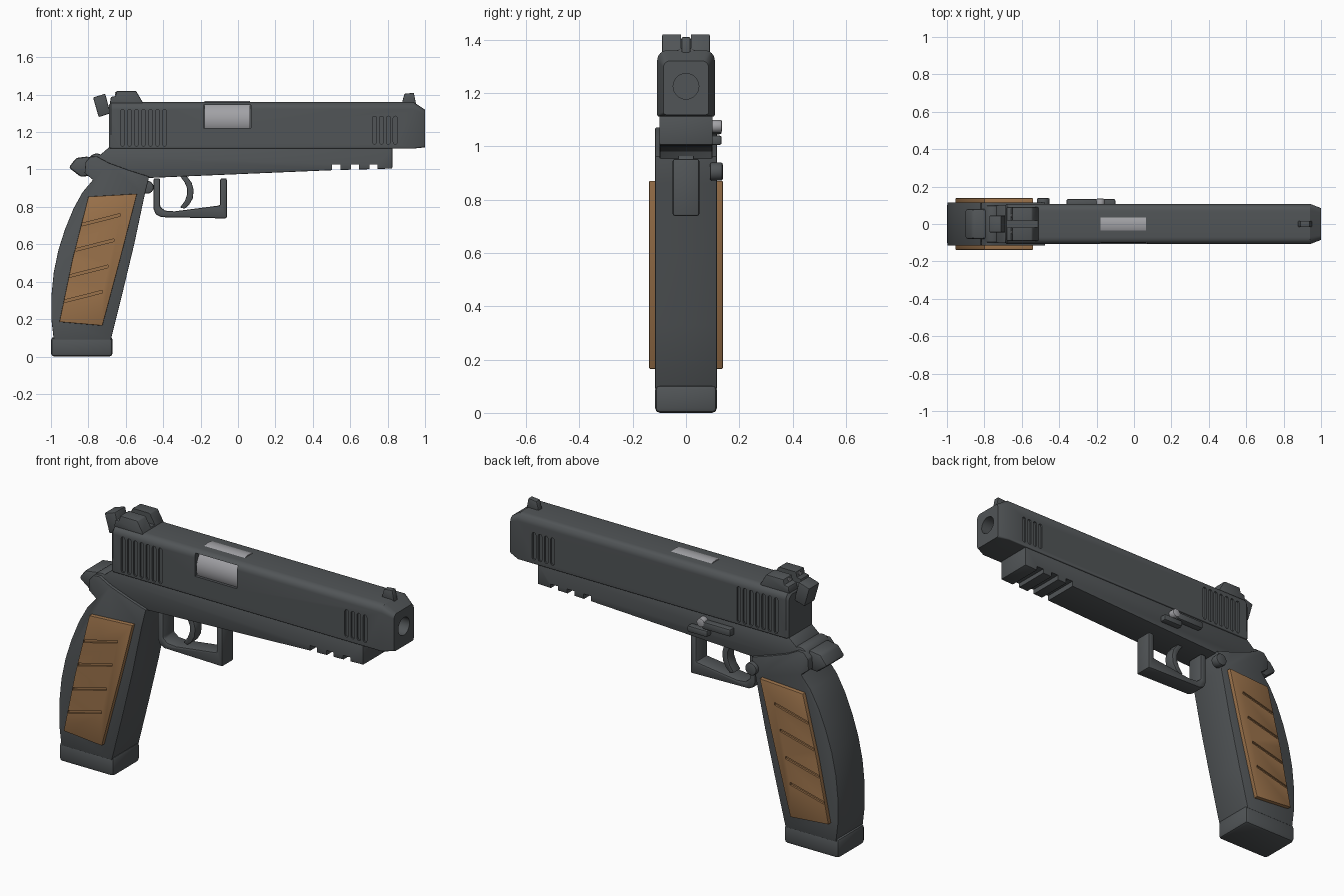
import bpy, bmesh, math
from mathutils import Vector

if "Cube" in bpy.data.objects:
    bpy.data.objects.remove(bpy.data.objects["Cube"])


def material(name, rgb):
    m = bpy.data.materials.new(name)
    m.diffuse_color = (*rgb, 1)
    m.use_nodes = True
    m.node_tree.nodes["Principled BSDF"].inputs["Base Color"].default_value = m.diffuse_color
    return m


STEEL = material("dark steel", (0.082, 0.090, 0.095))
WOOD = material("tan grip", (0.33, 0.17, 0.07))
SILVER = material("light metal", (0.36, 0.36, 0.38))


def finish(name, bm, mat, bevel=0.0, segs=2):
    bmesh.ops.recalc_face_normals(bm, faces=bm.faces)
    me = bpy.data.meshes.new(name)
    bm.to_mesh(me)
    bm.free()
    ob = bpy.data.objects.new(name, me)
    bpy.context.collection.objects.link(ob)
    me.materials.append(mat)
    if bevel:
        mod = ob.modifiers.new("bevel", 'BEVEL')
        mod.width, mod.segments = bevel, segs
        mod.limit_method, mod.angle_limit = 'ANGLE', math.radians(35)
        apply(ob, mod)
    return ob


def select(ob):
    bpy.ops.object.select_all(action='DESELECT')
    ob.select_set(True)
    bpy.context.view_layer.objects.active = ob


def apply(ob, mod):
    select(ob)
    bpy.ops.object.modifier_apply(modifier=mod.name)


def loft(name, rings, mat, bevel=0.0, segs=2):
    bm = bmesh.new()
    vs = [[bm.verts.new(p) for p in r] for r in rings]
    n = len(vs[0])
    for a, b in zip(vs, vs[1:]):
        for i in range(n):
            bm.faces.new((a[i], a[(i + 1) % n], b[(i + 1) % n], b[i]))
    bm.faces.new(vs[0])
    bm.faces.new(vs[-1])
    return finish(name, bm, mat, bevel, segs)


def prism(name, pts, y0, y1, mat=STEEL, bevel=0.0, segs=2):
    """Side profile in x,z pulled out along y."""
    return loft(name, [[(x, y, z) for x, z in pts] for y in (y0, y1)], mat, bevel, segs)


def box(name, x, y, z, mat=STEEL, bevel=0.0):
    return prism(name, [(x[0], z[0]), (x[1], z[0]), (x[1], z[1]), (x[0], z[1])], *y, mat, bevel)


def rod(name, start, end, r, mat=STEEL, bevel=0.0, n=40):
    a, b = Vector(start), Vector(end)
    q = (b - a).to_track_quat('Z', 'Y')
    ring = [q @ Vector((r * math.cos(t), r * math.sin(t), 0))
            for t in (2 * math.pi * i / n for i in range(n))]
    return loft(name, [[c + p for p in ring] for c in (a, b)], mat, bevel)


def cut(ob, cutters):
    for c in cutters:
        mod = ob.modifiers.new("cut", 'BOOLEAN')
        mod.operation, mod.solver, mod.object = 'DIFFERENCE', 'EXACT', c
        apply(ob, mod)
        bpy.data.objects.remove(c, do_unlink=True)


# Slide: rounded section with a tapered nose
def section(x, w, z0, z1, r, rb):
    out = []
    for sy, top, a0 in ((1, 1, 0), (-1, 1, 90), (-1, 0, 180), (1, 0, 270)):
        rad = r if top else rb
        cz = z1 - rad if top else z0 + rad
        for k in range(7):
            t = math.radians(a0 + 15 * k)
            out.append((x, sy * (w - rad) + rad * math.cos(t), cz + rad * math.sin(t)))
    return out


slide = loft("slide", [section(-0.69, 0.10, 1.115, 1.345, 0.035, 0.006),
                       section(-0.678, 0.108, 1.112, 1.36, 0.038, 0.006),
                       section(0.94, 0.108, 1.112, 1.36, 0.038, 0.006),
                       section(1.0, 0.085, 1.118, 1.32, 0.025, 0.012)], STEEL)


# Slide cuts: serrations on both sides, ejection port, bore
def slot(x, z0, z1, side):
    ys = sorted((side * 0.098, side * 0.13))
    w = 0.011
    arc = [(w * math.cos(math.radians(a)), w * math.sin(math.radians(a))) for a in range(0, 181, 45)]
    pts = [(x + p, z1 - w + q) for p, q in arc] + [(x - p, z0 + w - q) for p, q in arc]
    return prism("serration_cutter", pts, *ys)


cutters = [rod("bore_cutter", (0.86, 0, 1.225), (1.1, 0, 1.225), 0.048),
           box("port_cutter", (-0.185, 0.07), (-0.2, -0.06), (1.222, 1.345))]
for side in (-1, 1):
    cutters += [slot(-0.618 + 0.0375 * i, 1.125, 1.32, side) for i in range(7)]
    cutters += [slot(0.73 + 0.037 * i, 1.135, 1.285, side) for i in range(4)]
cut(slide, cutters)
rod("barrel", (-0.18, 0, 1.264), (0.065, 0, 1.264), 0.102, SILVER, n=64)

# Frame with accessory rail notches
frame = prism("frame", [(-0.76, 1.0), (-0.74, 1.075), (-0.69, 1.118), (0.825, 1.118), (0.825, 1.005),
                        (0.5, 0.996), (-0.47, 0.955)], -0.1, 0.1, bevel=0.005)
cut(frame, [box("rail_cutter", (x - 0.022, x + 0.022), (-0.2, 0.2), (0.9, 1.026))
            for x in (0.525, 0.625, 0.725)])

# Grip, magazine base and beavertail
prism("grip", [(-0.985, 0.09), (-0.998, 0.2), (-0.998, 0.32), (-0.985, 0.45), (-0.96, 0.57),
               (-0.925, 0.68), (-0.88, 0.79), (-0.83, 0.88), (-0.775, 0.945), (-0.82, 0.98),
               (-0.815, 1.04), (-0.79, 1.068), (-0.755, 1.07), (-0.69, 1.035), (-0.58, 0.995), (-0.475, 0.962),
               (-0.5, 0.86), (-0.555, 0.6), (-0.62, 0.33), (-0.68, 0.09)],
      -0.116, 0.116, bevel=0.004)
box("magazine_base", (-1.0, -0.67), (-0.116, 0.116), (0.0, 0.105), bevel=0.018)
prism("beavertail", [(-0.905, 1.01), (-0.865, 1.062), (-0.80, 1.07), (-0.74, 1.03), (-0.77, 0.97), (-0.84, 0.96)],
      -0.08, 0.08, bevel=0.012)
rod("tail_pivot", (-0.755, -0.1, 1.035), (-0.755, 0.1, 1.035), 0.05, STEEL, 0.01)

# Grip panels with slanted grooves
for side, label in ((-1, "front"), (1, "back")):
    ys = sorted((side * 0.1, side * 0.138))
    panel = prism(label + "_grip_panel", [(-0.80, 0.855), (-0.54, 0.87), (-0.63, 0.52), (-0.725, 0.165),
                                          (-0.955, 0.185), (-0.885, 0.52)], *ys, WOOD, 0.003)
    gy = sorted((side * 0.128, side * 0.2))
    cut(panel, [prism("groove_cutter", [(x, z - 0.007), (x + 0.205, z + 0.045), (x + 0.205, z + 0.059),
                                        (x, z + 0.007)], *gy)
                for x, z in ((-0.835, 0.705), (-0.868, 0.57), (-0.90, 0.43), (-0.93, 0.295))])

# Trigger guard (open at the top) and trigger
prism("trigger_guard", [(-0.452, 0.953), (-0.452, 0.79), (-0.44, 0.76), (-0.41, 0.745), (-0.06, 0.738),
                        (-0.06, 0.953), (-0.095, 0.953), (-0.095, 0.808), (-0.34, 0.776), (-0.39, 0.78),
                        (-0.416, 0.80), (-0.416, 0.953)], -0.05, 0.05, bevel=0.009)
outer = [(-0.275, 0.965), (-0.248, 0.93), (-0.237, 0.89), (-0.242, 0.845), (-0.262, 0.81), (-0.285, 0.79)]
inner = [(-0.31, 0.797), (-0.285, 0.83), (-0.272, 0.865), (-0.272, 0.90), (-0.285, 0.93), (-0.31, 0.965)]
prism("trigger", outer + inner, -0.03, 0.03, bevel=0.005)

# Hammer
prism("hammer", [(-0.775, 1.385), (-0.71, 1.405), (-0.682, 1.30), (-0.745, 1.28)], -0.045, 0.045, bevel=0.006)

# Sights
rear = prism("rear_sight", [(-0.685, 1.35), (-0.68, 1.388), (-0.655, 1.392), (-0.65, 1.42), (-0.545, 1.42),
                            (-0.51, 1.36), (-0.51, 1.35)], -0.09, 0.09, bevel=0.006)
cut(rear, [box("notch_cutter", (-0.8, -0.4), (-0.018, 0.018), (1.366, 1.5))])
for y in (-0.045, 0.045):
    rod("rear_sight_dot", (-0.657, y, 1.405), (-0.645, y, 1.405), 0.009, SILVER, n=16)
prism("front_sight", [(0.875, 1.35), (0.89, 1.405), (0.94, 1.41), (0.952, 1.35)], -0.016, 0.016, bevel=0.004)

# Controls on the back side
rod("magazine_button", (-0.485, 0.09, 0.905), (-0.485, 0.138, 0.905), 0.034, STEEL, 0.007)
box("slide_stop_lever", (-0.36, -0.19), (0.09, 0.134), (1.045, 1.085), bevel=0.008)
box("slide_stop_tab", (-0.22, -0.10), (0.09, 0.134), (1.005, 1.04), bevel=0.008)
rod("slide_stop_pin", (-0.18, 0.09, 1.075), (-0.18, 0.135, 1.075), 0.024, SILVER, 0.006)

for ob in bpy.context.scene.objects:
    select(ob)
    bpy.ops.object.shade_smooth_by_angle(angle=math.radians(32))
